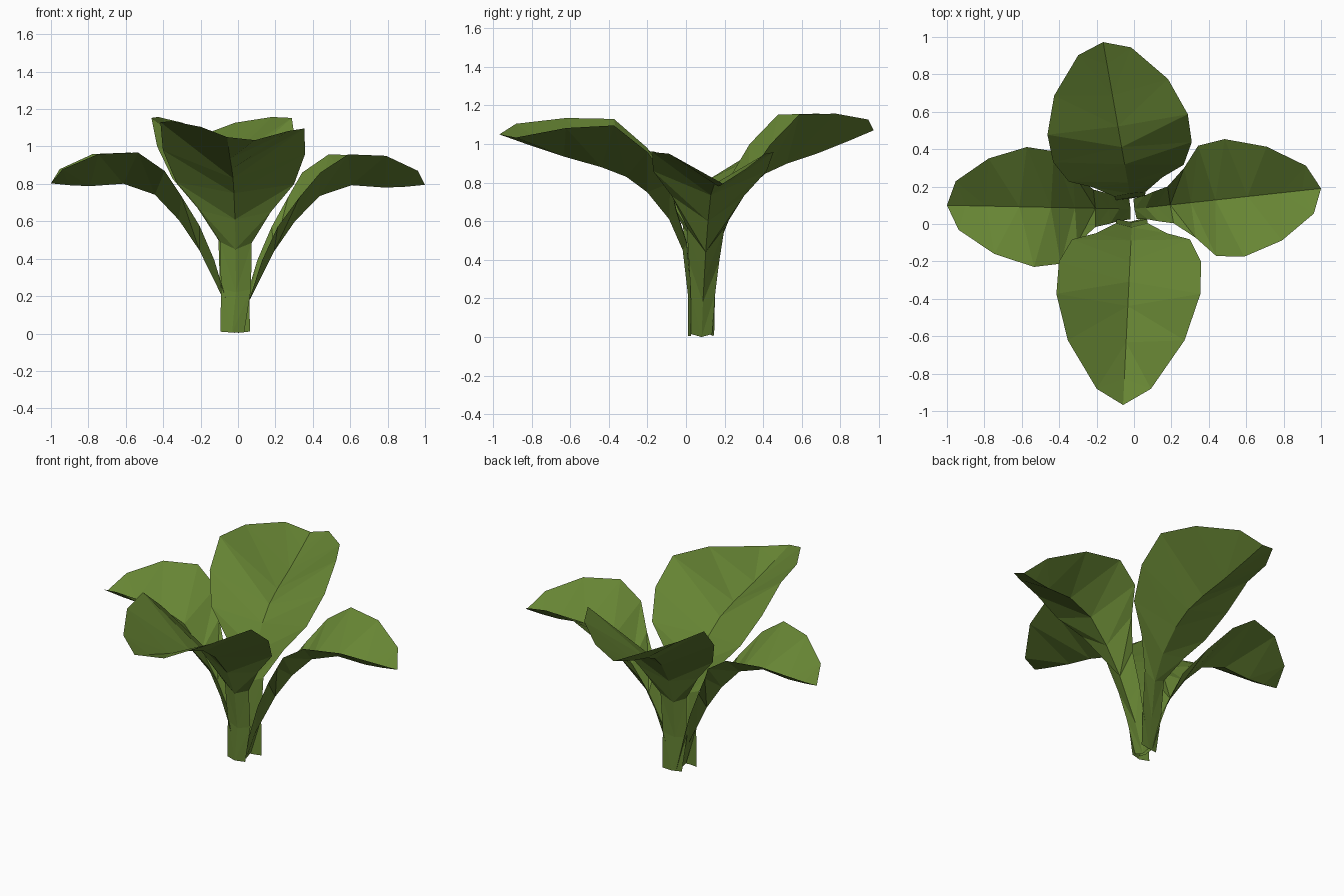
import bpy, math
from mathutils import Vector

green = bpy.data.materials.new("leaf_green")
green.diffuse_color = (0.135, 0.235, 0.034, 1)

CENTRE = Vector((-0.008, 0.08, 0))   # where the stems meet

# Leaf stations: midrib reach, midrib height, half width, edge reach, edge height
TALL = [
    (0.065, 0.005, 0.085, 0.05, 0.01), (0.065, 0.22, 0.08, 0.05, 0.24),
    (0.09, 0.45, 0.085, 0.07, 0.49), (0.155, 0.61, 0.19, 0.12, 0.66),
    (0.26, 0.75, 0.315, 0.15, 0.81), (0.36, 0.83, 0.38, 0.26, 0.98),
    (0.48, 0.88, 0.385, 0.42, 1.13), (0.66, 0.935, 0.312, 0.65, 1.135),
    (0.84, 1.0, 0.145, 0.89, 1.105), (0.97, 1.05, 0, 0.97, 1.05)]
LOW = [
    (0.01, 0.00, 0.055, 0.015, 0.015), (0.07, 0.18, 0.065, 0.075, 0.23),
    (0.125, 0.29, 0.08, 0.125, 0.39), (0.20, 0.44, 0.10, 0.205, 0.57),
    (0.31, 0.60, 0.19, 0.31, 0.73), (0.44, 0.735, 0.30, 0.405, 0.86),
    (0.61, 0.793, 0.32, 0.55, 0.958), (0.79, 0.78, 0.255, 0.76, 0.95),
    (0.90, 0.785, 0.13, 0.945, 0.87), (1.0, 0.795, 0, 1.0, 0.795)]


def leaf(name, profile, angle, sway, skew, lift=1.0, foot=(1.0, 0.0), drop=0.0):
    """A folded leaf: midrib with a raised edge on each side.
    skew moves each edge along the leaf, foot narrows and shifts the stem base,
    drop lowers one edge towards the tip."""
    a = math.radians(angle)
    out = Vector((math.cos(a), math.sin(a), 0))
    side = Vector((-math.sin(a), math.cos(a), 0))

    def place(r, s, z):
        return out * r + side * (s + sway * r) + CENTRE * (1 - r) + Vector((0, 0, z * lift))

    verts, faces = [], []
    for i, (r, z, w, er, ez) in enumerate(profile[:-1]):
        shift = 0
        if i == 0:
            w, shift = w * foot[0], foot[1]
        verts += [place(er + skew[0] * w, shift - w, ez),
                  place(r, shift, z),
                  place(er + skew[1] * w, shift + w, ez - drop * er)]
    tip = len(verts)
    verts.append(place(profile[-1][0], 0, profile[-1][1]))
    # panels on each side of the midrib, split from midrib to next edge point
    for i in range(0, tip - 3, 3):
        faces += [(i, i + 3, i + 1), (i + 1, i + 3, i + 4),
                  (i + 1, i + 5, i + 2), (i + 1, i + 4, i + 5)]
    faces += [(tip - 3, tip, tip - 2), (tip - 2, tip, tip - 1)]
    mesh = bpy.data.meshes.new(name)
    mesh.from_pydata(verts, [], faces)
    mesh.materials.append(green)
    obj = bpy.data.objects.new(name, mesh)
    bpy.context.collection.objects.link(obj)
    return obj


# Two low side leaves and two taller front and back leaves
leaf("right_leaf", LOW, 0, 0.19, (0.13, -0.19))
leaf("left_leaf", LOW, 180, -0.10, (0.06, -0.06), 1.01)
leaf("front_leaf", TALL, -90, -0.06, (0.0, 0.0), foot=(0.75, -0.02), drop=0.08)
leaf("back_leaf", TALL, 90, 0.17, (0.34, 0.03), 1.02, foot=(0.75, -0.02))
